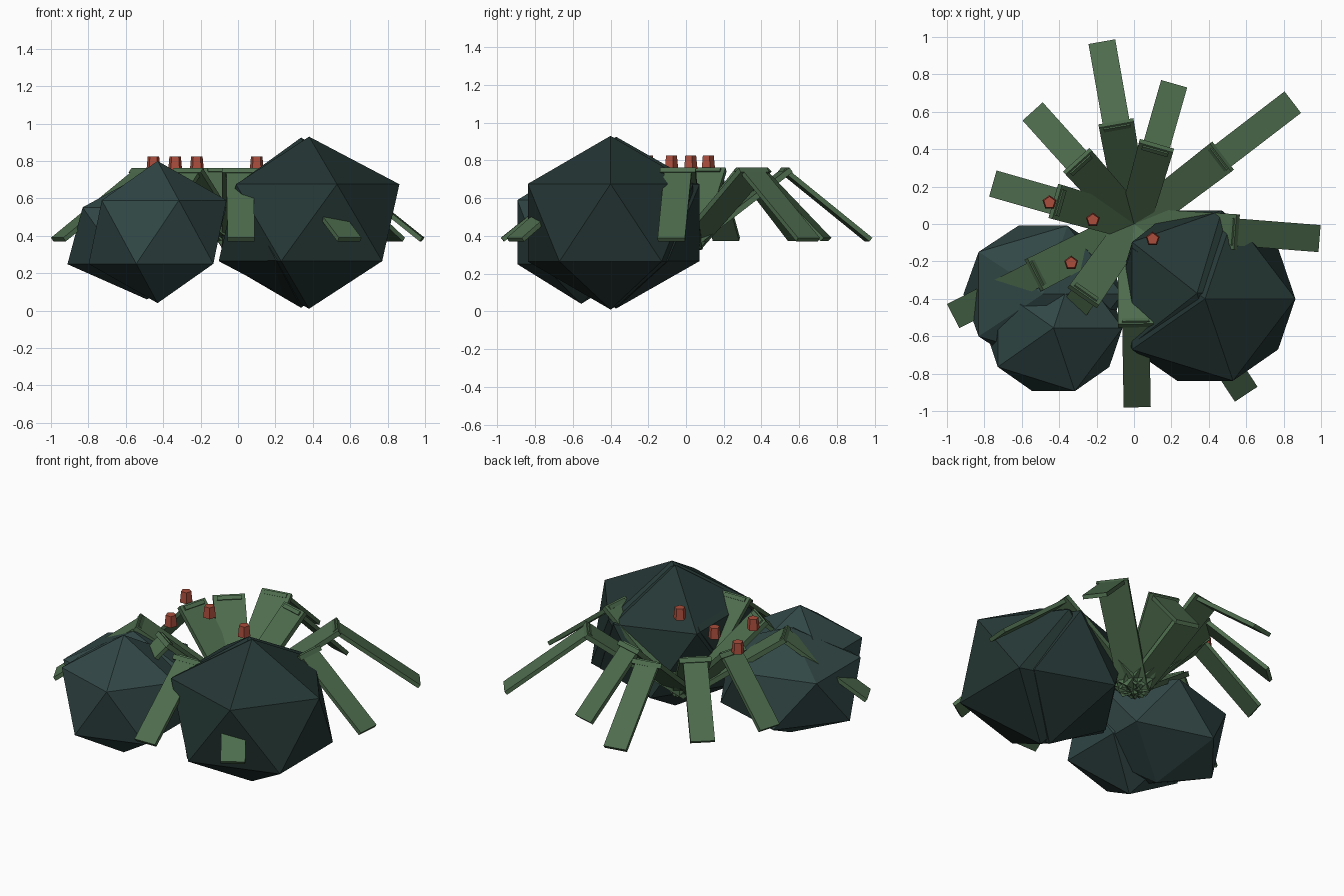
import bpy, bmesh
from math import radians, cos, sin
from mathutils import Vector

if "Cube" in bpy.data.objects:
    bpy.data.objects.remove(bpy.data.objects["Cube"])


def material(name, rgb):
    m = bpy.data.materials.new(name)
    m.diffuse_color = (*rgb, 1)
    m.use_nodes = True
    m.node_tree.nodes["Principled BSDF"].inputs["Base Color"].default_value = m.diffuse_color
    return m


LEAF = material("leaf_green", (0.075, 0.15, 0.075))
DARK = material("dark_foliage", (0.018, 0.038, 0.035))
TEAL = material("teal_foliage", (0.030, 0.063, 0.060))
RED = material("berry_red", (0.40, 0.075, 0.045))


def finish(bm, name, mat):
    bmesh.ops.recalc_face_normals(bm, faces=bm.faces)
    me = bpy.data.meshes.new(name)
    bm.to_mesh(me)
    bm.free()
    me.materials.append(mat)
    ob = bpy.data.objects.new(name, me)
    bpy.context.collection.objects.link(ob)
    return ob


def clump(name, centre, radii, mat):
    """Icosahedron bush lump, stretched along the axes."""
    bm = bmesh.new()
    bmesh.ops.create_icosphere(bm, subdivisions=1, radius=1)
    for v in bm.verts:
        v.co = Vector([c + k * r for c, k, r in zip(centre, v.co, radii)])
    finish(bm, name, mat)


def slab(bm, a, b, side, wa, wb, thick):
    """Flat board whose top face runs from a to b."""
    down = (b - a).cross(side).normalized()
    if down.z > 0:
        down = -down
    rings = []
    for p, w in ((a, wa), (b, wb)):
        rings.append([bm.verts.new(p + side * s * w / 2 + down * t)
                      for s, t in ((-1, 0), (1, 0), (1, thick), (-1, thick))])
    bm.faces.new(rings[0])
    bm.faces.new(rings[1][::-1])
    for i in range(4):
        j = (i + 1) % 4
        bm.faces.new((rings[0][i], rings[0][j], rings[1][j], rings[1][i]))


def frond(i, angle, length):
    """Leaf with a rising inner board and a drooping outer board."""
    t = radians(angle)
    out, side = Vector((cos(t), sin(t), 0)), Vector((-sin(t), cos(t), 0))
    up = Vector((0, 0, 1))
    elbow = out * length * 0.545 + up * 0.762
    bm = bmesh.new()
    slab(bm, up * 0.35, elbow, side, 0.17, 0.19, 0.03)
    slab(bm, elbow - out * 0.015, out * length + up * 0.39, side, 0.145, 0.145, 0.025)
    finish(bm, f"frond_{i}", LEAF)


# bushes: two overlapping lumps each
clump("right_bush_front", (0.38, -0.40, 0.47), (0.54, 0.515, 0.46), DARK)
clump("right_bush_back", (0.337, -0.37, 0.47), (0.48, 0.52, 0.455), DARK)
clump("left_bush_front", (-0.43, -0.555, 0.42), (0.412, 0.398, 0.38), TEAL)
clump("left_bush_back", (-0.487, -0.375, 0.40), (0.475, 0.43, 0.34), TEAL)

# ring of fronds: heading, reach
fronds = [(100, 0.99), (74, 0.78), (37.5, 1.07), (-4.5, 0.995), (-56.6, 1.09),
          (-89, 0.98), (-125, 0.85), (-153, 1.085), (164, 0.785), (132, 0.81)]
for i, (a, l) in enumerate(fronds):
    frond(i + 1, a, l)

# five-sided berries
for i, (x, y) in enumerate([(-0.452, 0.115), (-0.22, 0.022), (0.1, -0.08), (-0.336, -0.208)]):
    bm = bmesh.new()
    bmesh.ops.create_cone(bm, cap_ends=True, segments=5, radius1=0.039,
                          radius2=0.032, depth=0.07)
    bmesh.ops.translate(bm, verts=bm.verts, vec=(x, y, 0.79))
    finish(bm, f"berry_{i + 1}", RED)
